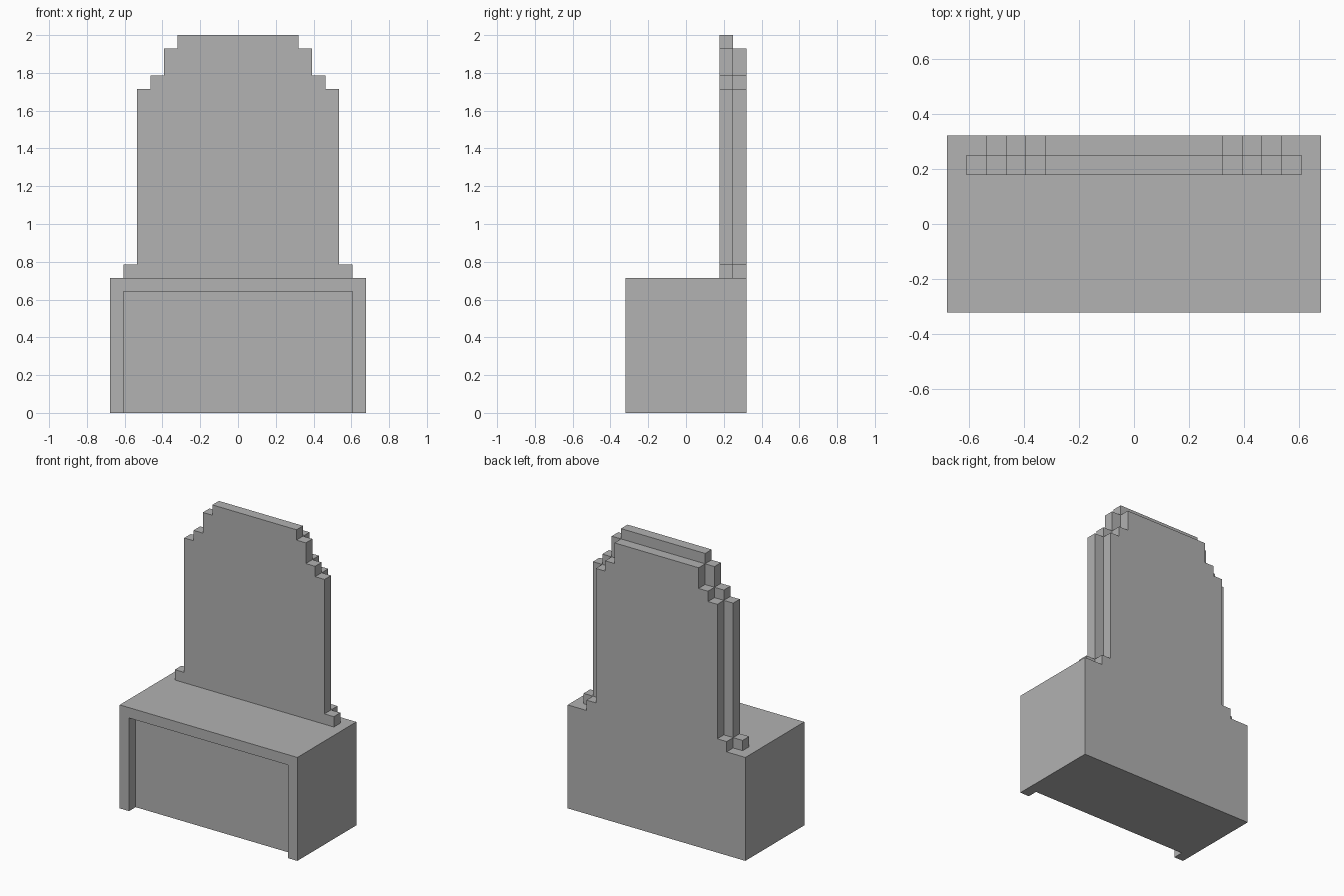
import bpy
import bmesh

cube = bpy.data.objects.get("Cube")
if cube:
    bpy.data.objects.remove(cube, do_unlink=True)

U = 1 / 14  # one step of the blocky design

grey = bpy.data.materials.new("plain grey")
grey.use_nodes = True
COLOUR = (0.445, 0.445, 0.445, 1)
grey.diffuse_color = COLOUR
grey.node_tree.nodes["Principled BSDF"].inputs["Base Color"].default_value = COLOUR


def slab(name, outline, y0, y1):
    """Extrude a front outline (x, z in steps) from y0 to y1."""
    bm = bmesh.new()
    face = bm.faces.new([bm.verts.new((x * U, y0 * U, z * U)) for x, z in outline])
    new = bmesh.ops.extrude_face_region(bm, geom=[face])["geom"]
    verts = [g for g in new if isinstance(g, bmesh.types.BMVert)]
    bmesh.ops.translate(bm, verts=verts, vec=(0, (y1 - y0) * U, 0))
    bmesh.ops.recalc_face_normals(bm, faces=bm.faces)
    mesh = bpy.data.meshes.new(name)
    bm.to_mesh(mesh)
    bm.free()
    mesh.materials.append(grey)
    obj = bpy.data.objects.new(name, mesh)
    bpy.context.collection.objects.link(obj)
    return obj


def box_outline(half, z0, z1):
    return [(-half, z0), (half, z0), (half, z1), (-half, z1)]


def stepped_outline(halves, levels):
    """Mirrored staircase outline: one half width for each pair of levels."""
    right = []
    for half, z0, z1 in zip(halves, levels, levels[1:]):
        right += [(half, z0), (half, z1)]
    return right + [(-x, z) for x, z in reversed(right)]


# Base block with a recess in the front, open at the floor
base = slab("base", box_outline(9.5, 0, 10), -4.5, 4.5)
cutter = slab("recess_cutter", box_outline(8.5, -1, 9), -5.5, -3.5)
cutter.hide_render = True
cut = base.modifiers.new("recess", "BOOLEAN")
cut.operation = "DIFFERENCE"
cut.solver = "EXACT"
cut.object = cutter
bpy.context.view_layer.objects.active = base
bpy.ops.object.modifier_apply(modifier=cut.name)
bpy.data.objects.remove(cutter, do_unlink=True)

# Upright stepped panel in two layers, the rear one a step narrower and lower
halves = [8.5, 7.5, 6.5, 5.5, 4.5]
levels = [10, 11, 24, 25, 27, 28]
slab("front_panel", stepped_outline(halves, levels), 2.5, 3.5)
slab("rear_panel", stepped_outline([h - 1 for h in halves[:-1]], levels[:-1]), 3.5, 4.5)
